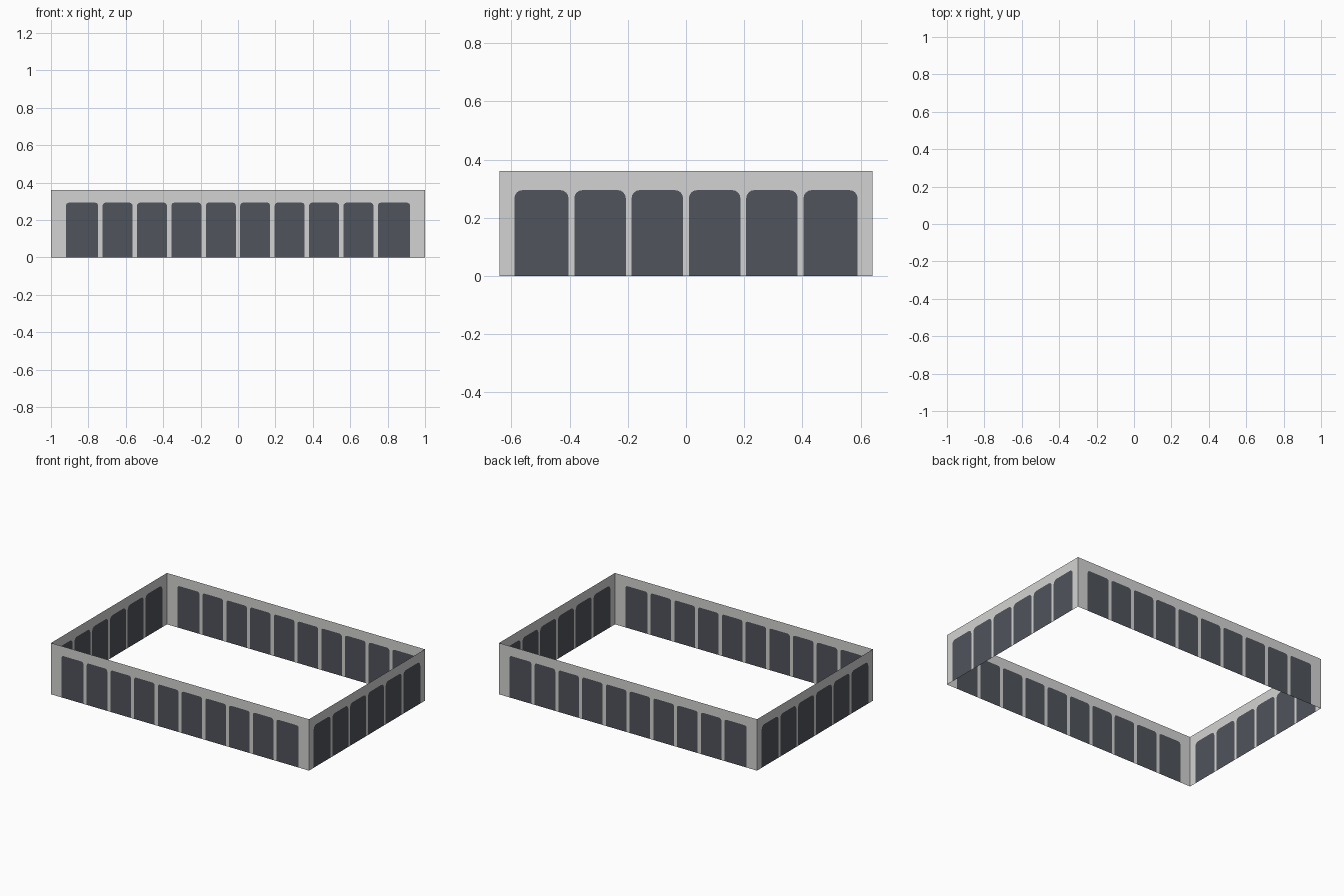
import bpy, bmesh, math
from mathutils import Matrix

if "Cube" in bpy.data.objects:
    bpy.data.objects.remove(bpy.data.objects["Cube"])

HEIGHT = 0.36
HALF_X, HALF_Y = 1.0, 0.642


def material(name, rgb):
    m = bpy.data.materials.new(name)
    m.diffuse_color = (*rgb, 1.0)
    m.use_nodes = True
    m.node_tree.nodes["Principled BSDF"].inputs["Base Color"].default_value = m.diffuse_color
    return m


wall_grey = material("wall grey", (0.65, 0.65, 0.645))
window_dark = material("window dark", (0.080, 0.088, 0.105))


def bay_outline(a, b, top, r, steps=4):
    """Rounded top edge of a bay, from its left side to its right side."""
    pts = []
    for cx, start in ((a + r, math.pi), (b - r, math.pi / 2)):
        for i in range(steps + 1):
            t = start - i * math.pi / 2 / steps
            pts.append((cx + r * math.cos(t), top - r + r * math.sin(t)))
    return pts


def bay_spans(edge, count, pitch, gap):
    """Evenly pitched bays; the two outer ones run on to the edge."""
    spans = []
    for i in range(count):
        c = (i - (count - 1) / 2) * pitch
        a = -edge if i == 0 else c - (pitch - gap) / 2
        b = edge if i == count - 1 else c + (pitch - gap) / 2
        spans.append((a, b))
    return spans


def wall(name, half, spans, top, radius, distance, angle):
    """Thin wall sheet made of upright strips, dark below each bay outline."""
    bm = bmesh.new()

    def strip(x0, x1, low, high, index):
        pts = [(x0, low[0]), (x1, low[1]), (x1, high[1]), (x0, high[0])]
        face = bm.faces.new([bm.verts.new((x, -distance, z)) for x, z in pts])
        face.material_index = index

    x = -half
    for a, b in spans:
        strip(x, a, (0, 0), (HEIGHT, HEIGHT), 0)
        outline = bay_outline(a, b, top, radius)
        for (x0, z0), (x1, z1) in zip(outline, outline[1:]):
            strip(x0, x1, (0, 0), (z0, z1), 1)
            strip(x0, x1, (z0, z1), (HEIGHT, HEIGHT), 0)
        x = b
    strip(x, half, (0, 0), (HEIGHT, HEIGHT), 0)
    bmesh.ops.remove_doubles(bm, verts=bm.verts[:], dist=1e-5)
    bm.transform(Matrix.Rotation(angle, 4, 'Z'))
    mesh = bpy.data.meshes.new(name)
    bm.to_mesh(mesh)
    bm.free()
    mesh.materials.append(wall_grey)
    mesh.materials.append(window_dark)
    bpy.context.collection.objects.link(bpy.data.objects.new(name, mesh))


# Long walls with ten bays, short walls with six
long_bays = bay_spans(0.92, 10, 0.184, 0.024)
short_bays = bay_spans(0.59, 6, 0.197, 0.02)

wall("front_wall", HALF_X, long_bays, 0.293, 0.017, HALF_Y, 0)
wall("back_wall", HALF_X, long_bays, 0.293, 0.017, HALF_Y, math.pi)
wall("right_wall", HALF_Y, short_bays, 0.295, 0.028, HALF_X, math.pi / 2)
wall("left_wall", HALF_Y, short_bays, 0.295, 0.028, HALF_X, -math.pi / 2)
